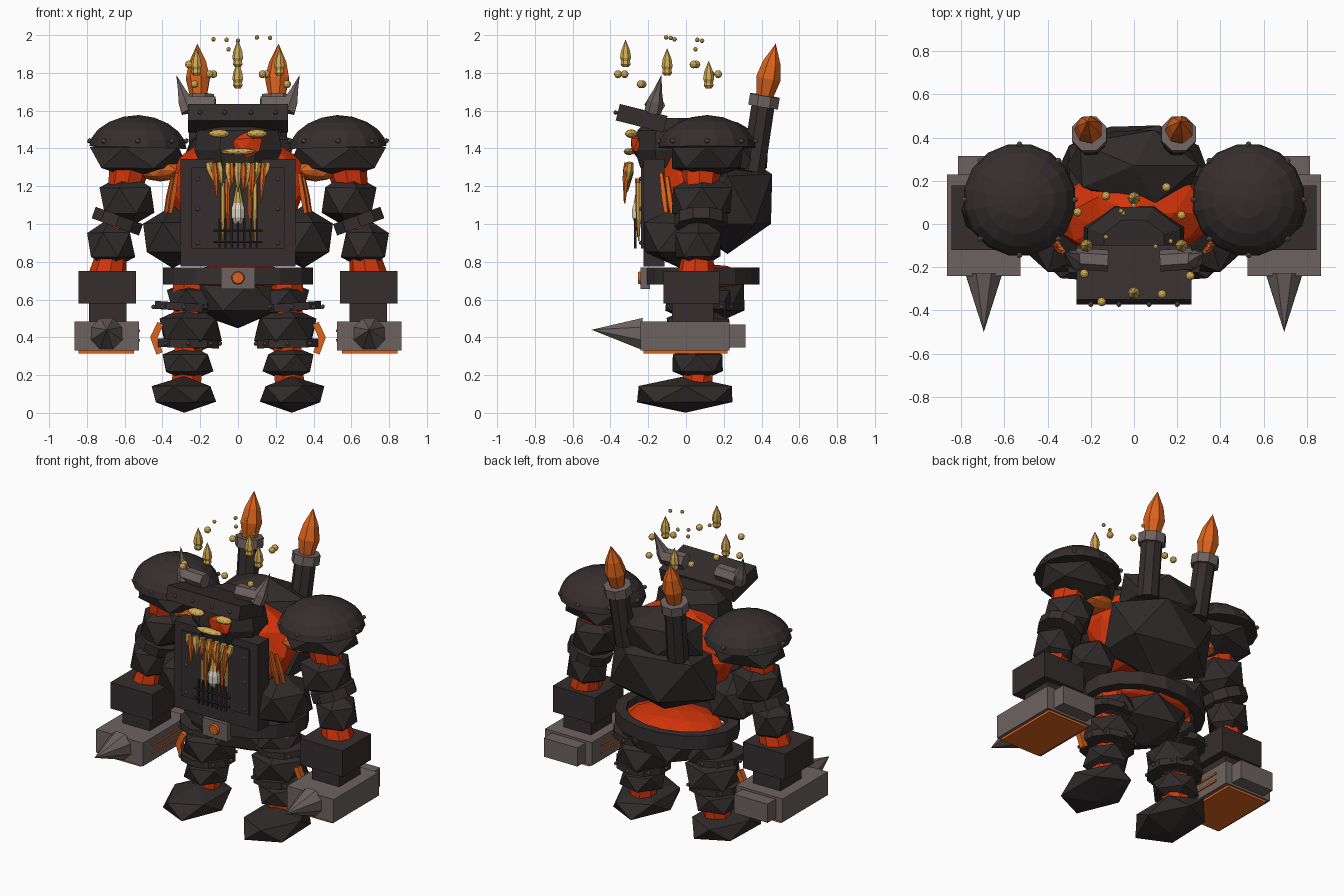
import bpy, bmesh, math, random
from mathutils import Vector, Matrix


def colour(name, r, g, b):
    m = bpy.data.materials.new(name)
    m.diffuse_color = (r, g, b, 1)
    return m


IRON = colour("dark_iron", 0.036, 0.027, 0.0275)
ROCK = colour("charred_rock", 0.031, 0.0245, 0.0245)
STEEL = colour("grey_steel", 0.15, 0.124, 0.117)
LAVA = colour("lava_red", 0.66, 0.036, 0.003)
FLAME = colour("flame_orange", 0.72, 0.125, 0.012)
GOLD = colour("ember_gold", 0.65, 0.41, 0.085)
WHITE = colour("white_heat", 0.75, 0.71, 0.6)


def finish(name, bm, mat):
    bmesh.ops.remove_doubles(bm, verts=bm.verts, dist=1e-5)
    bmesh.ops.recalc_face_normals(bm, faces=bm.faces)
    me = bpy.data.meshes.new(name)
    bm.to_mesh(me)
    bm.free()
    me.materials.append(mat)
    ob = bpy.data.objects.new(name, me)
    bpy.context.collection.objects.link(ob)
    return ob


def lathe(name, runs, profile, mat, n=8, sx=1, sy=1, closed=False):
    """Turn a (t, radius) profile along every run (start, end)."""
    bm = bmesh.new()
    for a, b in runs:
        a, b = Vector(a), Vector(b)
        q = Vector((0, 0, 1)).rotation_difference(b - a)
        rings = []
        for t, r in profile:
            c = a.lerp(b, t)
            ang = [(i + 0.5) * math.tau / n for i in range(n)]
            rings.append([bm.verts.new(c + q @ Vector((r * sx * math.cos(k), r * sy * math.sin(k), 0)))
                          for k in ang])
        pairs = list(zip(rings, rings[1:]))
        if closed:
            pairs.append((rings[-1], rings[0]))
        else:
            for end, (t, r) in ((rings[0], profile[0]), (rings[-1], profile[-1])):
                if r > 0:
                    bm.faces.new(end)
        for lo, hi in pairs:
            for i in range(n):
                j = (i + 1) % n
                bm.faces.new((lo[i], lo[j], hi[j], hi[i]))
    return finish(name, bm, mat)


def rock(name, loc, radii, mat, seed=1, sub=1, jitter=0.05):
    """Faceted boulder, mirrored in x for parts on the left."""
    rng = random.Random(seed)
    bm = bmesh.new()
    bmesh.ops.create_icosphere(bm, subdivisions=sub, radius=1)
    s = -1 if loc[0] < 0 else 1
    for v in bm.verts:
        k = 1 + rng.uniform(-jitter, jitter)
        v.co = Vector((v.co.x * radii[0] * k * s + loc[0], v.co.y * radii[1] * k + loc[1],
                       v.co.z * radii[2] * k + loc[2]))
    return finish(name, bm, mat)


def box(name, lo, hi, mat, tilt=0):
    bm = bmesh.new()
    lo, hi = Vector(lo), Vector(hi)
    m = (Matrix.Translation((lo + hi) / 2) @ Matrix.Rotation(tilt, 4, 'X')
         @ Matrix.Diagonal((hi - lo).to_4d()))
    bmesh.ops.create_cube(bm, size=1, matrix=m)
    return finish(name, bm, mat)


def beads(name, points, r, mat, sub=1):
    bm = bmesh.new()
    for p in points:
        bmesh.ops.create_icosphere(bm, subdivisions=sub, radius=r, matrix=Matrix.Translation(p))
    return finish(name, bm, mat)


def around(cx, cy, z, r, n):
    return [(cx + r * math.cos(i * math.tau / n), cy + r * math.sin(i * math.tau / n), z)
            for i in range(n)]


def bar(r):
    return [(0, r), (1, r)]


# Torso: molten core with rock plates
rock("chest_core", (0, 0.05, 1.2), (0.37, 0.235, 0.29), LAVA, 3, 2)
rock("waist_core", (0, 0.1, 0.715), (0.31, 0.23, 0.075), LAVA, 4, 2, 0.02)
rock("back_rock", (0, 0.22, 1.13), (0.41, 0.27, 0.29), ROCK, 11)
rock("upper_back_rock", (0, 0.27, 1.37), (0.34, 0.195, 0.17), ROCK, 8)
rock("pelvis_rock", (0, 0.1, 0.62), (0.28, 0.24, 0.17), ROCK, 5)

# Belt and buckle
lathe("belt", [((0, 0.09, 0.68), (0, 0.09, 0.77))],
      [(0, 0.82), (0, 1), (1, 1), (1, 0.82)], IRON, 16, 0.405, 0.305, closed=True)
box("buckle", (-0.09, -0.24, 0.655), (0.09, -0.19, 0.77), STEEL)
lathe("buckle_gem", [((0, -0.235, 0.715), (0, -0.255, 0.715))], [(0, 0.037), (1, 0.03)], FLAME, 10)

# Furnace plate with rivets and grille
box("furnace_plate", (-0.305, -0.225, 0.775), (0.305, -0.115, 1.345), IRON)
box("furnace_panel", (-0.245, -0.237, 0.87), (0.245, -0.22, 1.3), IRON)
beads("plate_rivets", [(x, -0.237, z) for x in (-0.212, 0.212) for z in (0.9, 1.08, 1.24)], 0.013, STEEL)
lathe("grille_bars", [((x * 0.033, -0.268, 0.87), (x * 0.033, -0.268, 1.03)) for x in range(-3, 4)]
      + [((-0.13, -0.268, z), (0.13, -0.268, z)) for z in (0.905, 0.965)], bar(0.007), IRON, 6)

# Burning beard hanging over the furnace
lathe("beard_gold", [((x * 0.052, -0.295, 1.325), (x * 0.042, -0.31, 1.17 + 0.015 * abs(x)))
                     for x in range(-3, 4)], [(0, 0.018), (0.35, 0.023), (1, 0.003)], GOLD, 6)
lathe("beard_flames", [((x, -0.315, 1.325), (x * 0.9, -0.325, z)) for x, z in
                       ((-0.125, 1.14), (-0.035, 1.2), (0.03, 1.17), (0.08, 1.14), (0.135, 1.11))],
      [(0, 0.012), (0.4, 0.017), (1, 0.004)], FLAME, 6)
lathe("long_embers", [((x, -0.25, 1.22), (x, -0.25, 0.91)) for x in (-0.08, 0.09)],
      [(0, 0.014), (0.6, 0.013), (1, 0.004)], GOLD, 6)
lathe("long_flames", [((x, -0.255, 1.24), (x * 0.95, -0.255, 0.93)) for x in (-0.057, 0.065)],
      [(0, 0.014), (0.5, 0.012), (1, 0.004)], FLAME, 6)
lathe("hot_core", [((0, -0.25, 1.0), (0, -0.25, 1.115))],
      [(0, 0.02), (0.3, 0.038), (0.7, 0.038), (1, 0.026)], WHITE, 8)
lathe("hot_core_tip", [((0, -0.25, 1.11), (0, -0.25, 1.2))], [(0, 0.03), (1, 0.01)], GOLD, 8)

# Head
lathe("head_rock", [((0, -0.09, 1.3), (0, -0.09, 1.56))],
      [(0, 0.85), (0.35, 1), (0.75, 0.93), (1, 0.6)], ROCK, 8, 0.25, 0.195)
box("brow_plate", (-0.265, -0.365, 1.515), (0.265, -0.105, 1.605), IRON, -0.25)
beads("brow_rivets", [(x, -0.372, 1.59) for x in (-0.2, -0.07, 0.07, 0.2)], 0.013, STEEL)
rock("nose", (0.045, -0.255, 1.42), (0.092, 0.042, 0.07), LAVA, 2)
rock("mouth", (0, -0.3, 1.383), (0.095, 0.03, 0.018), GOLD, 1, 2, 0)

# Chimney fires, horns, eyes, and limbs, built for both sides
for s, side in ((-1, "left"), (1, "right")):
    def P(x, y, z):
        return (s * x, y, z)

    def name(part):
        return side + "_" + part

    def sbox(part, lo, hi, mat):
        box(name(part), (min(s * lo[0], s * hi[0]), lo[1], lo[2]),
            (max(s * lo[0], s * hi[0]), hi[1], hi[2]), mat)

    rock(name("eye"), P(0.1, -0.29, 1.478), (0.056, 0.034, 0.023), GOLD, 1, 2, 0)
    lathe(name("horn_base"), [(P(0.12, -0.17, 1.63), P(0.27, -0.16, 1.63))],
          [(0, 0.05), (1, 0.05)], STEEL, 6)
    lathe(name("horn"), [(P(0.26, -0.175, 1.595), P(0.327, -0.13, 1.79))],
          [(0, 0.046), (0.3, 0.042), (0.55, 0.024), (1, 0)], STEEL, 6)

    lathe(name("chimney"), [(P(0.19, 0.355, 1.28), P(0.205, 0.41, 1.64))],
          [(0, 0.068), (1, 0.066)], IRON, 8)
    lathe(name("chimney_collar"), [(P(0.205, 0.408, 1.62), P(0.207, 0.418, 1.68))], bar(0.086), STEEL, 8)
    lathe(name("chimney_flame"), [(P(0.207, 0.415, 1.67), P(0.215, 0.475, 1.955))],
          [(0, 0.045), (0.35, 0.067), (0.65, 0.048), (1, 0)], FLAME, 7)

    rock(name("side_rock"), P(0.345, -0.03, 0.93), (0.185, 0.22, 0.17), ROCK, 21)
    lathe(name("rib_strips"), [(P(0.325, -0.13, 1.27), P(0.365, -0.1, 1.03)),
                               (P(0.345, -0.1, 1.25), P(0.385, -0.07, 1.04))],
          [(0, 0.012), (0.5, 0.018), (1, 0.012)], FLAME, 4)

    # Shoulder
    lathe(name("shoulder_dome"), [(P(0.53, 0.112, 1.405), P(0.525, 0.112, 1.577))],
          [(0, 0.262), (0.25, 0.252), (0.52, 0.218), (0.76, 0.16), (0.93, 0.085), (1, 0)], IRON, 16)
    beads(name("shoulder_rivets"), around(s * 0.53, 0.112, 1.44, 0.256, 8), 0.015, STEEL)
    rock(name("shoulder_rock"), P(0.525, 0.11, 1.35), (0.285, 0.22, 0.125), ROCK, 31)
    rock(name("armpit_ember"), P(0.41, 0.09, 1.285), (0.14, 0.12, 0.06), FLAME, 9, 2)

    # Arm
    lathe(name("arm_core"), [(P(0.57, 0.085, 1.33), P(0.69, 0.055, 0.73))],
          [(0, 0.11), (0.25, 0.09), (0.5, 0.07), (0.8, 0.08), (1, 0.1)], LAVA, 8)
    rock(name("upper_arm"), P(0.585, 0.085, 1.125), (0.165, 0.185, 0.15), ROCK, 12)
    lathe(name("elbow_band"), [(P(0.65, 0.08, 0.985), P(0.628, 0.08, 1.045))], bar(0.14), IRON, 10)
    rock(name("forearm"), P(0.675, 0.065, 0.89), (0.14, 0.14, 0.14), ROCK, 14)

    # Hammer hand
    sbox("wrist_block", (0.54, -0.12, 0.58), (0.845, 0.178, 0.752), IRON)
    sbox("hammer_neck", (0.59, -0.075, 0.47), (0.79, 0.145, 0.59), IRON)
    sbox("hammer_head", (0.525, -0.24, 0.33), (0.865, 0.23, 0.483), STEEL)
    sbox("hammer_back", (0.57, 0.22, 0.345), (0.815, 0.315, 0.468), STEEL)
    sbox("hammer_glow", (0.55, -0.225, 0.315), (0.845, 0.22, 0.335), FLAME)
    for i, z in enumerate((0.385, 0.435)):
        sbox("hammer_glow_line_%d" % i, (0.518, -0.15, z - 0.006), (0.527, 0.14, z + 0.006), FLAME)
    lathe(name("hammer_spike"), [(P(0.695, -0.235, 0.42), P(0.695, -0.5, 0.44))],
          [(0, 0.09), (1, 0)], STEEL, 8)

    # Leg
    lathe(name("leg_core"), [(P(0.275, 0.06, 0.12), P(0.24, 0.08, 0.72))],
          [(0, 0.085), (0.35, 0.08), (0.7, 0.1), (1, 0.115)], LAVA, 8)
    rock(name("upper_thigh"), P(0.23, 0.09, 0.6), (0.16, 0.17, 0.11), ROCK, 17)
    lathe(name("thigh_band"), [(P(0.285, 0.075, 0.54), P(0.282, 0.075, 0.582))], bar(0.165), IRON, 10)
    rock(name("thigh"), P(0.25, 0.07, 0.44), (0.19, 0.195, 0.135), ROCK, 42)
    lathe(name("knee_band"), [(P(0.263, 0.065, 0.345), P(0.262, 0.065, 0.39))], bar(0.17), IRON, 10)
    beads(name("band_rivets"), around(s * 0.285, 0.075, 0.562, 0.163, 8)
          + around(s * 0.263, 0.065, 0.367, 0.168, 8), 0.013, STEEL)
    lathe(name("knee_strips"), [(P(0.41, 0.03, 0.475), P(0.448, 0.03, 0.395)),
                                (P(0.448, 0.03, 0.405), P(0.415, 0.03, 0.315))], bar(0.025), FLAME, 4)
    rock(name("shin"), P(0.266, 0.062, 0.265), (0.152, 0.158, 0.1), ROCK, 19)
    rock(name("foot"), P(0.285, -0.003, 0.1), (0.198, 0.29, 0.095), ROCK, 23)

# Crown of floating embers
lathe("ember_flames", [((x, y, z), (x, y, z + 0.147)) for x, y, z in
                       ((0, -0.32, 1.83), (-0.22, -0.1, 1.785), (0.22, -0.1, 1.785), (0, 0.12, 1.718))],
      [(0, 0.016), (0.1, 0.027), (0.22, 0.023), (0.34, 0.03), (0.6, 0.024), (1, 0)], GOLD, 7)
beads("large_sparks", [(-0.26, 0.055, 1.845), (0.22, 0.04, 1.845), (-0.23, -0.23, 1.74),
                       (0.26, -0.24, 1.74), (-0.13, 0.13, 1.793), (0.15, 0.17, 1.793),
                       (-0.15, -0.36, 1.793), (0.13, -0.325, 1.793)], 0.021, GOLD, 2)
beads("small_sparks", [(-0.13, -0.06, 1.978), (0.1, -0.105, 1.988), (0.17, -0.08, 1.985),
                       (-0.06, 0.06, 1.975), (0, 0.085, 1.97), (-0.05, 0.05, 1.925)], 0.012, GOLD, 2)
